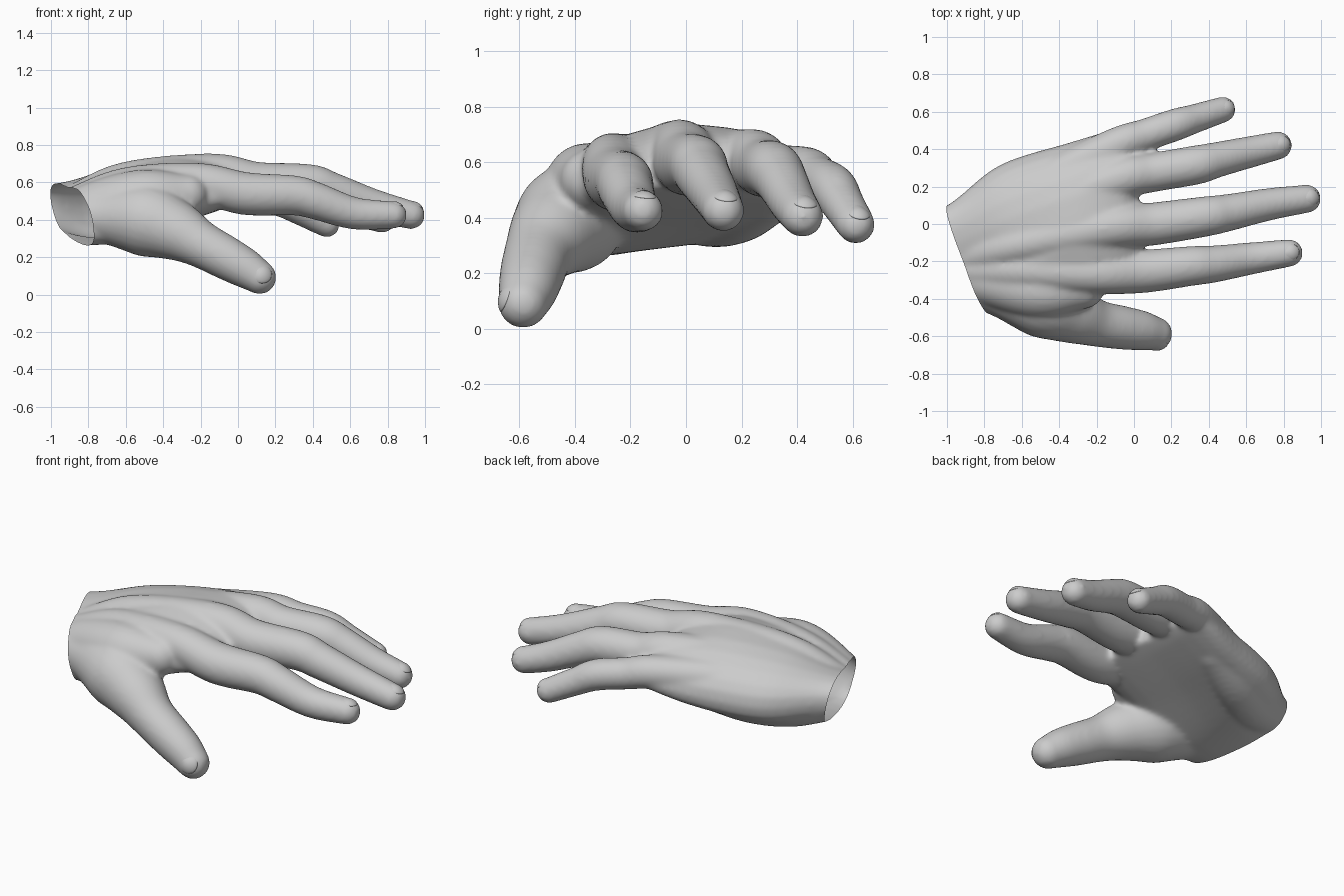
import bpy, bmesh, math
from mathutils import Vector, Matrix

cube = bpy.data.objects.get("Cube")
if cube:
    bpy.data.objects.remove(cube)

UP = Vector((0, 0, 1))
SIDES = 24
SWELL = 0.005  # makes up for the softening of the fused skin

skin = bpy.data.materials.new("light grey")
skin.use_nodes = True
GREY = (0.6, 0.6, 0.6, 1)
skin.diffuse_color = GREY
skin.node_tree.nodes["Principled BSDF"].inputs["Base Color"].default_value = GREY


def smooth_path(keys, steps=6):
    """Catmull-Rom through the keys, of any number of components."""
    k = [Vector(p) for p in keys]
    k = [k[0] * 2 - k[1]] + k + [k[-1] * 2 - k[-2]]
    out = []
    for i in range(1, len(k) - 2):
        a, b, c, d = k[i - 1:i + 3]
        for s in range(steps):
            t = s / steps
            out.append((b * 2 + (c - a) * t + (a * 2 - b * 5 + c * 4 - d) * t * t
                        + (b * 3 - a - c * 3 + d) * t ** 3) / 2)
    return out + [k[-2]]


def loft(bm, rings):
    """Skin a list of closed rings and cap both ends."""
    loops = [[bm.verts.new(p) for p in ring] for ring in rings]
    for a, b in zip(loops, loops[1:]):
        for i in range(SIDES):
            j = (i + 1) % SIDES
            bm.faces.new((a[i], a[j], b[j], b[i]))
    bm.faces.new(loops[0][::-1])
    bm.faces.new(loops[-1])


def digit(bm, keys):
    """Round limb along x, y, z, radius keys, ending in a dome."""
    path = smooth_path(keys)
    for p in path:
        p.w += SWELL
    end = (path[-1].xyz - path[-2].xyz).normalized()
    tip, r = path[-1].xyz, path[-1].w
    for s in range(1, 6):
        a = s / 6 * math.pi / 2
        path.append(Vector((*(tip + end * r * math.sin(a)), r * math.cos(a))))
    rings = []
    for i, p in enumerate(path):
        t = (path[min(i + 1, len(path) - 1)].xyz - path[max(i - 1, 0)].xyz).normalized()
        side = t.cross(UP).normalized()
        top = side.cross(t)
        rings.append([p.xyz + (side * math.cos(a) + top * math.sin(a)) * p.w
                      for a in (math.tau * n / SIDES for n in range(SIDES))])
    loft(bm, rings)


def palm(bm, keys):
    """Broad sections: thumb edge, little-finger edge, half thickness, arch."""
    rings = []
    for k in smooth_path(keys):
        a, b, half, arch = Vector(k[0:3]), Vector(k[3:6]), k[6], k[7]
        ring = []
        for n in range(SIDES):
            ang = math.tau * n / SIDES
            c, s = math.cos(ang), math.sin(ang)
            u = math.copysign(abs(c) ** 0.85, c)
            v = math.copysign(abs(s) ** 0.85, s)
            ring.append(a.lerp(b, (u + 1) / 2) + UP * (v * half + arch * (1 - u * u)))
        rings.append(ring)
    loft(bm, rings)


# Each finger runs from the wrist over its knuckle to the tip
fingers = {
    "index": [(-.9, -.25, .47, .09), (-.6, -.25, .575, .1), (-.22, -.265, .595, .105),
              (.04, -.255, .54, .11), (.3, -.225, .53, .102), (.42, -.215, .5, .095),
              (.62, -.185, .435, .082), (.83, -.155, .425, .069)],
    "middle": [(-.9, -.18, .48, .09), (-.6, -.11, .605, .1), (-.14, -.02, .64, .11),
               (.1, .0, .595, .11), (.38, .04, .59, .103), (.5, .06, .555, .095),
               (.72, .105, .48, .082), (.925, .135, .425, .071)],
    "ring": [(-.92, -.1, .48, .09), (-.6, .05, .585, .1), (-.1, .235, .61, .106),
             (.1, .275, .58, .1), (.33, .315, .57, .1), (.45, .345, .53, .09),
             (.62, .385, .455, .08), (.77, .42, .405, .071)],
    "little": [(-.94, -.03, .48, .08), (-.6, .17, .545, .095), (-.12, .41, .565, .09),
               (.06, .475, .535, .083), (.22, .53, .505, .082), (.33, .565, .45, .073),
               (.475, .612, .375, .065)],
}
thumb = [(-.95, -.3, .42, .12), (-.74, -.345, .42, .137), (-.5, -.41, .4, .19),
         (-.33, -.48, .34, .157), (-.2, -.53, .27, .122), (-.06, -.555, .195, .112),
         (.04, -.57, .14, .102), (.115, -.587, .092, .086)]
heel = [(-.95, -.02, .46, .11), (-.75, .08, .44, .14), (-.55, .19, .45, .135),
        (-.3, .3, .5, .11)]

bm = bmesh.new()
for keys in fingers.values():
    digit(bm, keys)
digit(bm, thumb)
digit(bm, heel)
# Muscle filling the back of the hand between thumb and index
digit(bm, [(-.95, -.28, .41, .1), (-.75, -.31, .47, .135), (-.5, -.355, .515, .15),
           (-.27, -.345, .535, .105)])
palm(bm, [(-1.05, -.54, .35, -1.25, .01, .49, .15, .0),
          (-.8, -.46, .36, -1.0, .1, .49, .15, .005),
          (-.55, -.52, .41, -.72, .315, .47, .195, .05),
          (-.28, -.4, .5, -.35, .435, .49, .178, .065),
          (-.08, -.36, .53, -.08, .51, .53, .12, .05),
          (.06, -.31, .53, .0, .48, .53, .055, .03)])
bmesh.ops.recalc_face_normals(bm, faces=bm.faces)
mesh = bpy.data.meshes.new("hand")
bm.to_mesh(mesh)
bm.free()
hand = bpy.data.objects.new("hand", mesh)
bpy.context.collection.objects.link(hand)

# Fuse the limbs into one skin and soften the joins
fuse = hand.modifiers.new("fuse", 'REMESH')
fuse.mode = 'VOXEL'
fuse.voxel_size = 0.013
soften = hand.modifiers.new("soften", 'SMOOTH')
soften.factor = 0.5
soften.iterations = 14
bpy.context.view_layer.update()
graph = bpy.context.evaluated_depsgraph_get()
fused = bpy.data.meshes.new_from_object(hand.evaluated_get(graph))
hand.modifiers.clear()

# Cut the wrist open
bm = bmesh.new()
bm.from_mesh(fused)
bmesh.ops.bisect_plane(bm, geom=bm.verts[:] + bm.edges[:] + bm.faces[:],
                       plane_co=(-.895, -.175, .45), plane_no=(-.55, -.19, -.12), clear_outer=True)
for f in bm.faces:
    f.smooth = True
bm.to_mesh(fused)
bm.free()
hand.data = fused
fused.materials.clear()
fused.materials.append(skin)


def nail(name, keys, facing):
    """Thin oval plate lying on the back of a fingertip."""
    tip, before = Vector(keys[-1]), Vector(keys[-2])
    along = (tip.xyz - before.xyz).normalized()
    out = Vector(facing)
    out = (out - along * out.dot(along)).normalized()
    side = out.cross(along)
    frame = Matrix((along, side, out)).transposed().to_4x4()
    frame.translation = tip.xyz + along * tip.w * .05 + out * tip.w * .95
    nbm = bmesh.new()
    bmesh.ops.create_uvsphere(nbm, u_segments=20, v_segments=10, radius=tip.w)
    bmesh.ops.scale(nbm, vec=(.72, .66, .12), verts=nbm.verts)
    # Wrap the plate over the finger
    for v in nbm.verts:
        v.co.z -= v.co.y ** 2 * .5 / tip.w + max(v.co.x, 0) ** 2 * .5 / tip.w
    nbm.transform(frame)
    for f in nbm.faces:
        f.smooth = True
    me = bpy.data.meshes.new(name)
    nbm.to_mesh(me)
    nbm.free()
    me.materials.append(skin)
    bpy.context.collection.objects.link(bpy.data.objects.new(name, me))


for name, keys in fingers.items():
    nail(name + "_nail", keys, (.2, .1, 1))
nail("thumb_nail", thumb, (.15, -.9, .3))
